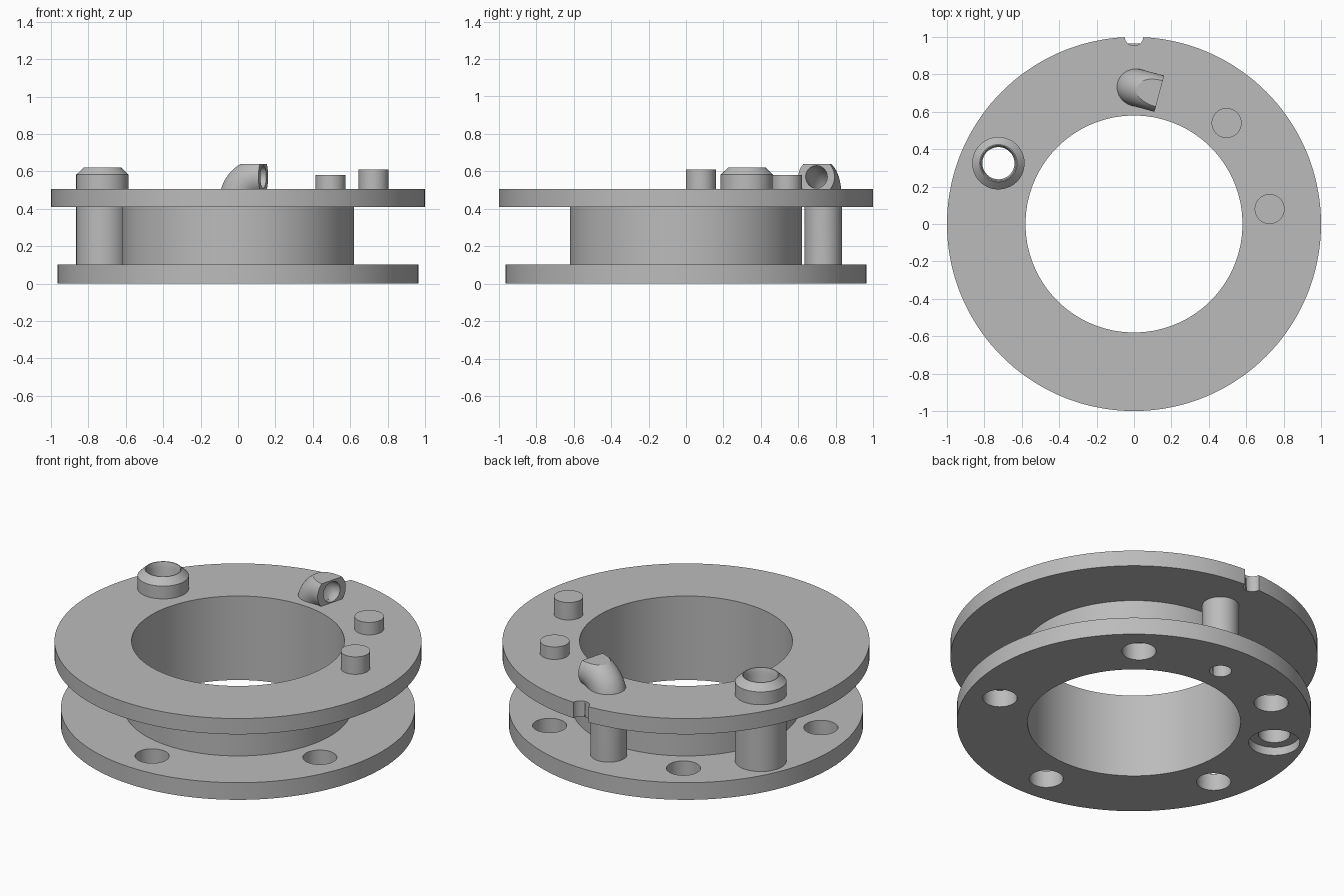
import bpy, bmesh
from math import sin, cos, pi, radians, sqrt
from mathutils import Vector

cube = bpy.data.objects.get("Cube")
if cube:
    bpy.data.objects.remove(cube, do_unlink=True)

GREY = (0.5, 0.5, 0.5, 1)
grey = bpy.data.materials.new("plain_grey")
grey.use_nodes = True
grey.diffuse_color = GREY
grey.node_tree.nodes["Principled BSDF"].inputs["Base Color"].default_value = GREY


def make_object(name, bm):
    bmesh.ops.recalc_face_normals(bm, faces=bm.faces)
    mesh = bpy.data.meshes.new(name)
    bm.to_mesh(mesh)
    bm.free()
    mesh.materials.append(grey)
    ob = bpy.data.objects.new(name, mesh)
    bpy.context.collection.objects.link(ob)
    return ob


def bridge(bm, a, b):
    for i in range(len(a)):
        j = (i + 1) % len(a)
        bm.faces.new((a[i], a[j], b[j], b[i]))


def lathe(name, profile, x=0, y=0, segments=64):
    """Revolve a closed (radius, z) outline about a vertical axis."""
    bm = bmesh.new()
    rings = [[bm.verts.new((x + r * cos(2 * pi * i / segments),
                            y + r * sin(2 * pi * i / segments), z))
              for i in range(segments)] for r, z in profile]
    for k, ring in enumerate(rings):
        bridge(bm, ring, rings[(k + 1) % len(rings)])
    return make_object(name, bm)


def ring_part(name, inner, outer, z0, z1):
    return lathe(name, [(inner, z0), (outer, z0), (outer, z1), (inner, z1)], segments=144)


def cylinder(name, x, y, r, z0, z1, segments=48):
    bm = bmesh.new()
    bmesh.ops.create_cone(bm, cap_ends=True, segments=segments, radius1=r, radius2=r, depth=z1 - z0)
    bmesh.ops.translate(bm, verts=bm.verts, vec=(x, y, (z0 + z1) / 2))
    return make_object(name, bm)


def cut(ob, cutter):
    mod = ob.modifiers.new("cut", "BOOLEAN")
    mod.operation = "DIFFERENCE"
    mod.solver = "EXACT"
    mod.object = cutter
    bpy.context.view_layer.objects.active = ob
    bpy.ops.object.modifier_apply(modifier=mod.name)
    bpy.data.objects.remove(cutter, do_unlink=True)


def drill(ob, x, y, r, z0, z1):
    cut(ob, cylinder("drill", x, y, r, z0, z1))


BORE, LOW_TOP, UP_BOTTOM, UP_TOP = 0.58, 0.103, 0.41, 0.505
TUBE = (-0.725, 0.325)
POST = Vector((0, 0.733, 0))

# Flanges and hub
lower_flange = ring_part("lower_flange", BORE, 0.965, 0, LOW_TOP)
hub = ring_part("hub", BORE, 0.62, LOW_TOP, UP_BOTTOM)
upper_flange = ring_part("upper_flange", BORE, 1.0, UP_BOTTOM, UP_TOP)

# Five bolt holes, the post bore and the tube socket in the lower flange
for k in range(5):
    a = radians(52 + 72 * k)
    drill(lower_flange, 0.777 * cos(a), 0.777 * sin(a), 0.093, -0.1, 0.2)
drill(lower_flange, POST.x, POST.y, 0.06, -0.1, 0.2)
drill(lower_flange, *TUBE, 0.139, -0.1, 0.2)

# Rim notch and the two pipe openings in the upper flange
drill(upper_flange, 0, 1.003, 0.05, 0.3, 0.6)
drill(upper_flange, *TUBE, 0.12, 0.3, 0.6)
drill(upper_flange, POST.x + 0.008, POST.y - 0.002, 0.088, 0.3, 0.6)

# Straight tube with a chamfered mouth
through_tube = lathe("through_tube", [(0.086, 0.05), (0.14, 0.05), (0.14, 0.582), (0.1, 0.62),
                                      (0.095, 0.62), (0.086, 0.59)], *TUBE)

# Hollow post bending into a sideways outlet
aim = Vector((cos(radians(-15)), sin(radians(-15)), 0))
side = Vector((-aim.y, aim.x, 0))
up = Vector((0, 0, 1))
BEND, OUTLET_Z = 0.13, 0.57
stations = [(POST + up * LOW_TOP, aim)]
for k in range(17):
    a = pi / 2 * k / 16
    centre = POST + aim * BEND * (1 - cos(a)) + up * (OUTLET_Z - BEND + BEND * sin(a))
    stations.append((centre, aim * cos(a) - up * sin(a)))
stations.append((POST + aim * 0.14 + up * OUTLET_Z, -up))
bm = bmesh.new()
skins = []
for r in (0.1, 0.06):
    rings = [[bm.verts.new(c + (n * cos(2 * pi * i / 48) + side * sin(2 * pi * i / 48)) * r)
              for i in range(48)] for c, n in stations]
    for lower, upper in zip(rings, rings[1:]):
        bridge(bm, lower, upper)
    skins.append(rings)
for end in (0, -1):
    bridge(bm, skins[0][end], skins[1][end])
elbow_post = make_object("elbow_post", bm)

# Flat top on the outlet
drill(elbow_post, POST.x, POST.y, 0.5, 0.64, 0.9)

# Two solid pins
short_pin = cylinder("short_pin", 0.495, 0.54, 0.08, UP_TOP - 0.02, 0.58)
tall_pin = cylinder("tall_pin", 0.725, 0.08, 0.08, UP_TOP - 0.02, 0.61)

# Smooth shading with sharp edges kept
bpy.ops.object.select_all(action="DESELECT")
for ob in (lower_flange, hub, upper_flange, through_tube, elbow_post, short_pin, tall_pin):
    ob.select_set(True)
bpy.context.view_layer.objects.active = hub
bpy.ops.object.shade_smooth_by_angle(angle=radians(30))
